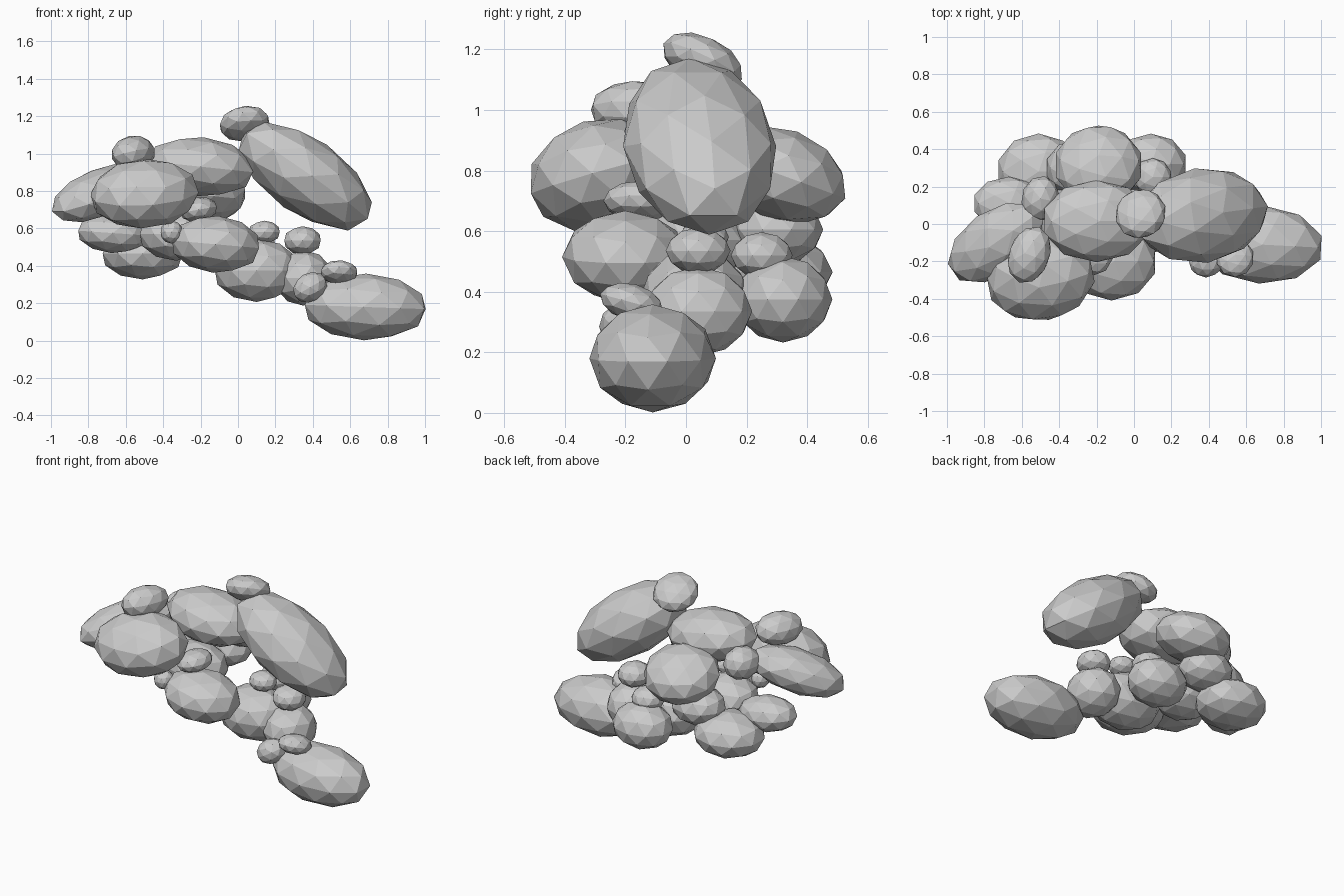
import bpy
from math import radians
from mathutils import Vector

# Remove the default cube only
cube = bpy.data.objects.get("Cube")
if cube:
    bpy.data.objects.remove(cube, do_unlink=True)

# Single plain stone colour
stone = bpy.data.materials.new("stone_grey")
stone.use_nodes = True
grey = (0.6, 0.6, 0.6, 1)
stone.diffuse_color = grey
stone.node_tree.nodes["Principled BSDF"].inputs["Base Color"].default_value = grey


def lump(name, centre, radii, roll=0, pitch=0, yaw=0):
    """Faceted ellipsoid: roll about x, pitch about y, yaw about z, in degrees."""
    bpy.ops.mesh.primitive_ico_sphere_add(subdivisions=2, radius=1.02, location=centre)
    part = bpy.context.object
    part.name = name
    part.scale = Vector(radii)
    part.rotation_euler = [radians(a) for a in (roll, pitch, yaw)]
    part.data.materials.append(stone)
    return part


# Upper arch: the large overhanging lumps
lump("overhang", (.36, .045, .88), (.41, .25, .2), pitch=35, yaw=8)
lump("arch_middle", (-.2, .015, .93), (.29, .215, .155), pitch=6)
lump("arch_front", (-.5, -.29, .785), (.29, .23, .18), roll=15, pitch=-5, yaw=10)
lump("arch_back", (-.19, .315, .785), (.235, .22, .15), roll=-20)
lump("arch_end", (-.74, -.1, .79), (.3, .17, .125), pitch=-20, yaw=35)

# Lower limb: the chain running down to the ground
lump("foot", (.68, -.11, .18), (.33, .205, .175), pitch=2, yaw=-3)
lump("ankle", (.35, .04, .335), (.155, .175, .145))
lump("lower_middle", (.1, .03, .375), (.23, .18, .165))
lump("lower_front", (-.12, -.2, .515), (.24, .205, .15), pitch=5)
lump("lower_back", (.09, .32, .375), (.19, .16, .14))

# Core and the lumps on the closed side
lump("core", (-.33, .04, .57), (.2, .17, .14))
lump("core_back", (-.3, .3, .605), (.17, .15, .115))
lump("side_low", (-.51, .28, .465), (.22, .2, .135))
lump("side_high", (-.67, .11, .575), (.19, .14, .105), pitch=4)

# Small nodules sitting on the upper arch
lump("nodule_crown", (.035, .055, 1.16), (.135, .14, .08), roll=-25, pitch=-10)
lump("nodule_front_top", (-.56, -.165, 1), (.11, .155, .095), pitch=-15, yaw=-20)
lump("nodule_back_top", (-.5, .135, .87), (.1, .12, .1), yaw=-10)

# Small nodules sitting on the lower limb
lump("nodule_ankle", (.345, .04, .535), (.1, .105, .075))
lump("nodule_middle", (.14, .06, .58), (.085, .08, .06))
lump("nodule_back", (.1, .25, .52), (.1, .1, .075))
lump("nodule_front", (-.21, -.15, .7), (.1, .12, .065), pitch=-10)
lump("nodule_front_tip", (-.355, -.26, .58), (.06, .06, .06))
lump("nodule_foot", (.54, -.18, .365), (.1, .105, .06), roll=-15)
lump("nodule_foot_side", (.385, -.2, .285), (.095, .085, .075), pitch=-30)
